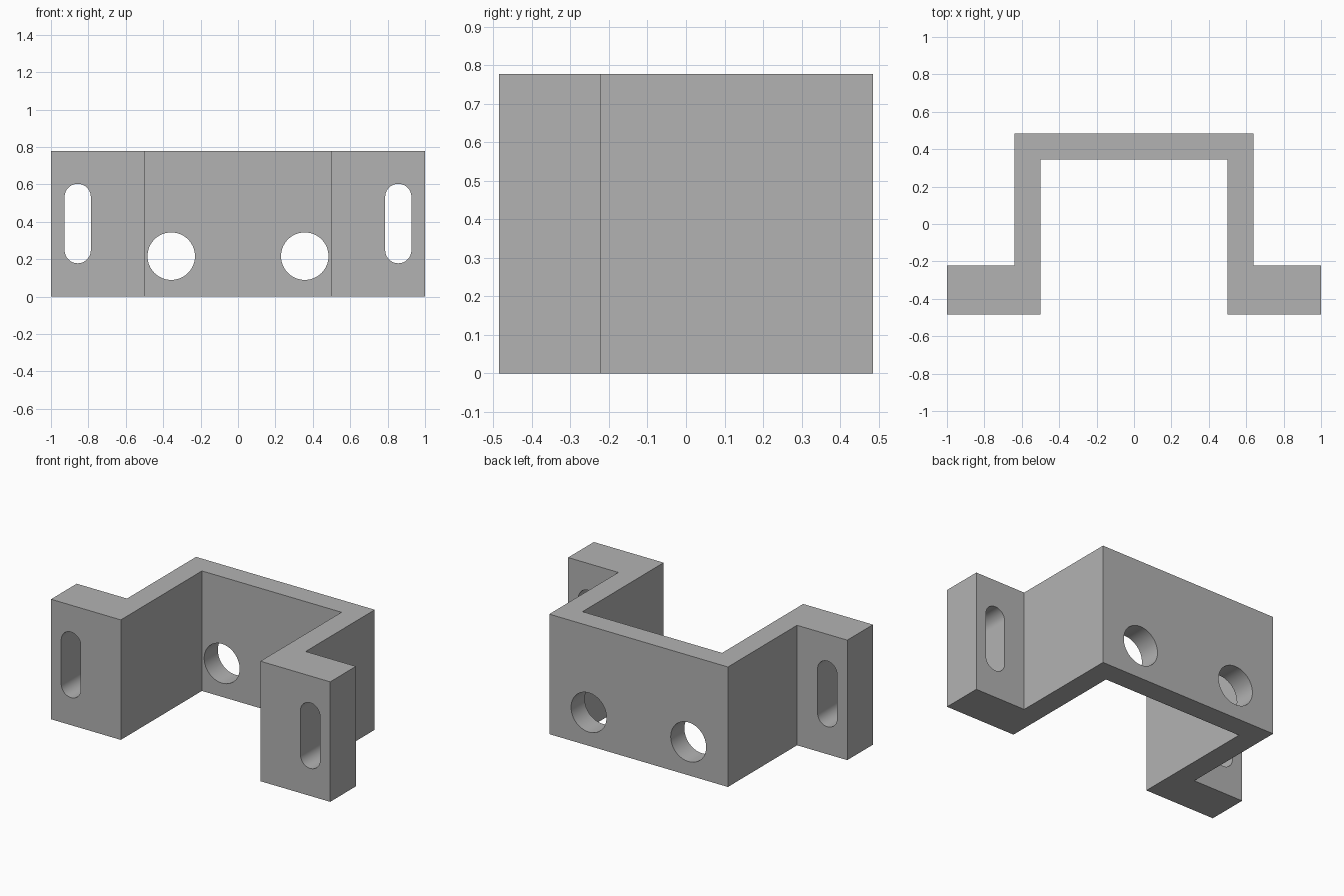
import bpy, bmesh, math
from mathutils import Vector

cube = bpy.data.objects.get("Cube")
if cube:
    bpy.data.objects.remove(cube, do_unlink=True)

HEIGHT = 0.777
FRONT, BACK = -0.485, 0.485


def prism(name, outline, direction):
    """Extrude a closed planar outline along a direction."""
    bm = bmesh.new()
    face = bm.faces.new([bm.verts.new(p) for p in outline])
    new = bmesh.ops.extrude_face_region(bm, geom=[face])["geom"]
    verts = [v for v in new if isinstance(v, bmesh.types.BMVert)]
    bmesh.ops.translate(bm, verts=verts, vec=Vector(direction))
    bmesh.ops.recalc_face_normals(bm, faces=bm.faces[:])
    mesh = bpy.data.meshes.new(name)
    bm.to_mesh(mesh)
    bm.free()
    obj = bpy.data.objects.new(name, mesh)
    bpy.context.collection.objects.link(obj)
    return obj


def slot_outline(x, low, high, radius, steps=32):
    """Round-ended upright slot; equal low and high give a circle."""
    points = []
    for centre, start in ((high, 0), (low, math.pi)):
        count = steps + 1 if high > low else steps
        for i in range(count):
            a = start + math.pi * i / steps
            points.append((x + radius * math.cos(a), FRONT - 0.1,
                           centre + radius * math.sin(a)))
    return points


# Bracket body: mirrored hat-shaped profile
half = [(0.5, 0.345), (0.5, FRONT), (1, FRONT), (1, -0.222), (0.64, -0.222), (0.64, BACK)]
profile = half + [(-x, y) for x, y in reversed(half)]
bracket = prism("mounting_bracket", [(x, y, 0) for x, y in profile], (0, 0, HEIGHT))

metal = bpy.data.materials.new("plain grey")
metal.use_nodes = True
grey = (0.45, 0.45, 0.45, 1)
metal.diffuse_color = grey
metal.node_tree.nodes["Principled BSDF"].inputs["Base Color"].default_value = grey
bracket.data.materials.append(metal)

bpy.ops.object.select_all(action="DESELECT")
bracket.select_set(True)
bpy.context.view_layer.objects.active = bracket

# Flange slots and back plate holes
for side in (-1, 1):
    for name, outline in (
        ("slot_cutter", slot_outline(side * 0.857, 0.248, 0.533, 0.07)),
        ("hole_cutter", slot_outline(side * 0.357, 0.216, 0.216, 0.127)),
    ):
        cutter = prism(name, outline, (0, BACK - FRONT + 0.2, 0))
        cutter.data.materials.append(metal)
        cutter.hide_render = True
        cut = bracket.modifiers.new(name, "BOOLEAN")
        cut.operation = "DIFFERENCE"
        cut.solver = "EXACT"
        cut.object = cutter
        bpy.ops.object.modifier_apply(modifier=cut.name)
        bpy.data.objects.remove(cutter, do_unlink=True)

bpy.ops.object.shade_smooth_by_angle(angle=math.radians(30))
